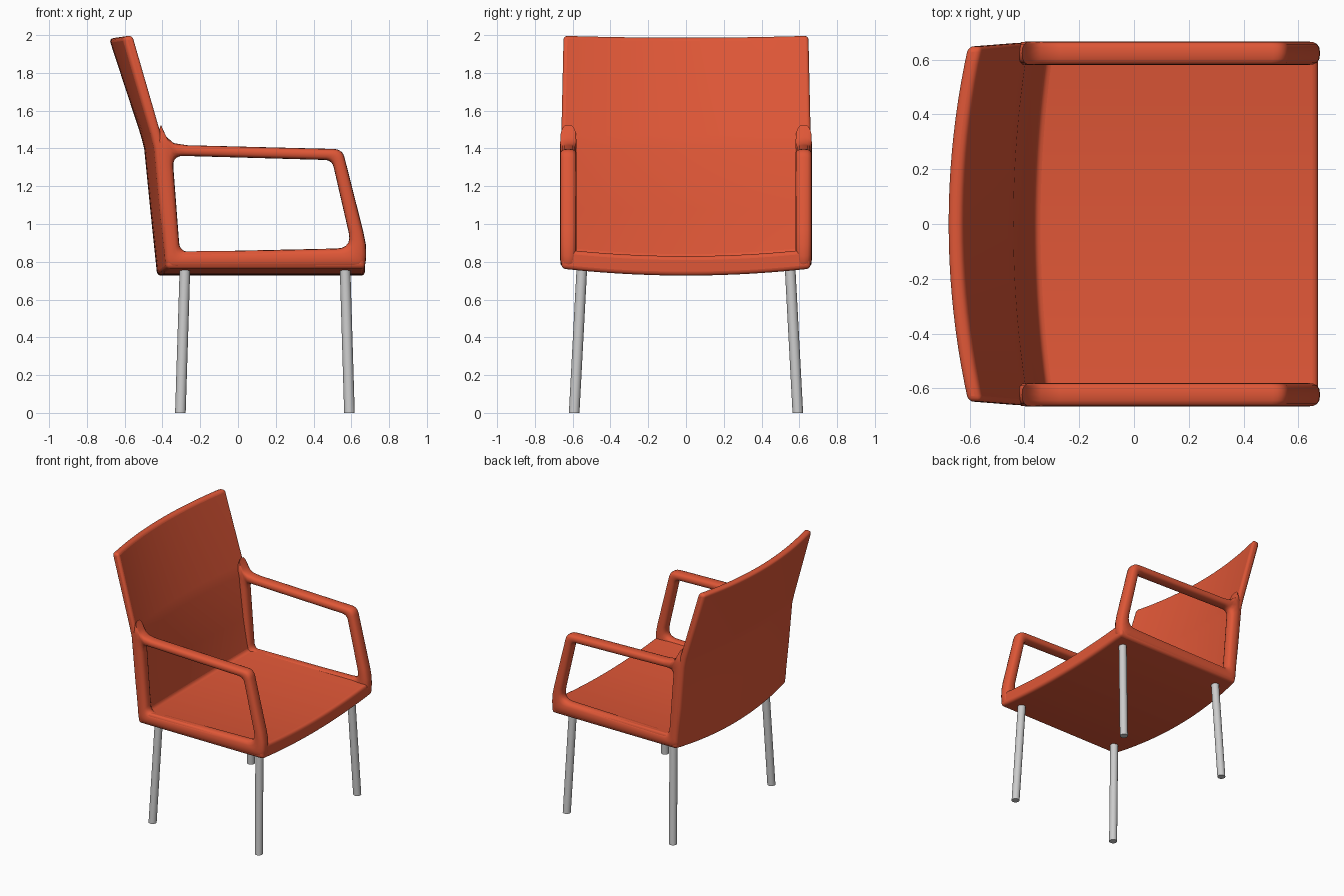
import bpy, math
from mathutils import Vector

if "Cube" in bpy.data.objects:
    bpy.data.objects.remove(bpy.data.objects["Cube"])

orange = bpy.data.materials.new("orange_plastic")
orange.diffuse_color = (0.74, 0.095, 0.038, 1)
orange.use_nodes = True
orange.node_tree.nodes["Principled BSDF"].inputs["Base Color"].default_value = orange.diffuse_color


def make(name, verts, faces, mat=None):
    me = bpy.data.meshes.new(name)
    me.from_pydata(verts, [], faces)
    ob = bpy.data.objects.new(name, me)
    bpy.context.collection.objects.link(ob)
    bpy.context.view_layer.objects.active = ob
    for o in bpy.context.selected_objects:
        o.select_set(False)
    ob.select_set(True)
    bpy.ops.object.mode_set(mode='EDIT')
    bpy.ops.mesh.select_all(action='SELECT')
    bpy.ops.mesh.normals_make_consistent(inside=False)
    bpy.ops.object.mode_set(mode='OBJECT')
    if mat:
        me.materials.append(mat)
    return ob


def smooth(ob, angle=40):
    bpy.context.view_layer.objects.active = ob
    ob.select_set(True)
    bpy.ops.object.shade_smooth_by_angle(angle=math.radians(angle))


# Seat and backrest: one bent slab lofted across the width
# (outer x, z, inner x, z, edge shift x, edge shift z, half width)
stations = [
    (0.672, 0.727, 0.672, 0.83, 0.0, 0.037, 0.66),
    (-0.428, 0.727, -0.362, 0.82, 0.05, 0.037, 0.66),
    (-0.465, 1.08, -0.402, 1.08, 0.053, 0.0, 0.66),
    (-0.497, 1.40, -0.44, 1.40, 0.055, 0.0, 0.66),
    (-0.515, 1.47, -0.46, 1.47, 0.056, 0.0, 0.66),
    (-0.682, 1.98, -0.628, 1.99, 0.072, 0.01, 0.648),
]
N = 20
ring = [(s[0], s[1], s[4], s[5], s[6]) for s in stations]
ring += [(s[2], s[3], s[4], s[5], s[6]) for s in reversed(stations)]
R, P = len(ring), len(stations)
verts, faces = [], []
for i in range(N + 1):
    t = -1 + 2 * i / N
    verts += [(x + dx * t * t, w * t, z + dz * t * t) for x, z, dx, dz, w in ring]
for i in range(N):
    for j in range(R):
        k = (j + 1) % R
        faces.append((i * R + j, i * R + k, (i + 1) * R + k, (i + 1) * R + j))
for base in (0, N * R):
    for j in range(P - 1):
        faces.append((base + j, base + j + 1, base + R - 2 - j, base + R - 1 - j))
shell = make("seat_and_backrest", verts, faces, orange)
bev = shell.modifiers.new("rounded_edges", 'BEVEL')
bev.width = 0.021
bev.segments = 4
bev.limit_method = 'ANGLE'
bev.angle_limit = math.radians(45)
smooth(shell)


# Arm frames: closed loops between an outer and an inner outline
K = 6


def fillet(prev, corner, nxt, r):
    c = Vector(corner)
    a = c + (Vector(prev) - c).normalized() * r
    b = c + (Vector(nxt) - c).normalized() * r
    ts = [i / (K - 1) for i in range(K)]
    return [a * (1 - t) ** 2 + c * 2 * t * (1 - t) + b * t * t for t in ts]


inner_c = [((-0.308, 0.852), 0.05), ((-0.347, 1.362), 0.06),
           ((0.498, 1.338), 0.04), ((0.605, 0.872), 0.085)]
inner = []
for i, (c, r) in enumerate(inner_c):
    inner += fillet(inner_c[i - 1][0], c, inner_c[(i + 1) % 4][0], r)
outer = fillet((0.65, 0.765), (-0.385, 0.765), (-0.44, 1.4), 0.04)
outer += [Vector(p) for p in ((-0.435, 1.38), (-0.43, 1.47), (-0.408, 1.525),
                              (-0.38, 1.462), (-0.34, 1.428), (-0.27, 1.417))]
outer += fillet((-0.27, 1.417), (0.553, 1.396), (0.66, 0.97), 0.045)
outer += [Vector(p) for p in ((0.662, 0.965), (0.677, 0.89), (0.679, 0.83),
                              (0.675, 0.79), (0.664, 0.77), (0.63, 0.765))]


def power(v, e=0.75):
    return math.copysign(abs(v) ** e, v)


S, L = 16, len(outer)
for side, sign in (("left", 1), ("right", -1)):
    verts, faces = [], []
    for o, n in zip(outer, inner):
        mid, half = (o + n) / 2, (o - n) / 2
        for s in range(S):
            a = 2 * math.pi * s / S
            p = mid + half * power(math.cos(a))
            verts.append((p.x, sign * (0.623 + 0.043 * power(math.sin(a))), p.y))
    for i in range(L):
        for s in range(S):
            m, q = (i + 1) % L, (s + 1) % S
            faces.append((i * S + s, i * S + q, m * S + q, m * S + s))
    smooth(make(side + "_arm_frame", verts, faces, orange), 60)

# Legs: slim splayed tubes
for label, x_top, x_low in (("front", 0.566, 0.59), ("back", -0.28, -0.305)):
    for side, sign in (("left", 1), ("right", -1)):
        verts, M = [], 20
        for x, y, z in ((x_low, 0.592, 0.0), (x_top, 0.55, 0.79)):
            for i in range(M):
                a = 2 * math.pi * i / M
                verts.append((x + 0.028 * math.cos(a), sign * y + 0.028 * math.sin(a), z))
        faces = [(i, (i + 1) % M, M + (i + 1) % M, M + i) for i in range(M)]
        faces += [tuple(range(M)), tuple(range(M, 2 * M))]
        smooth(make(f"{label}_{side}_leg", verts, faces))
